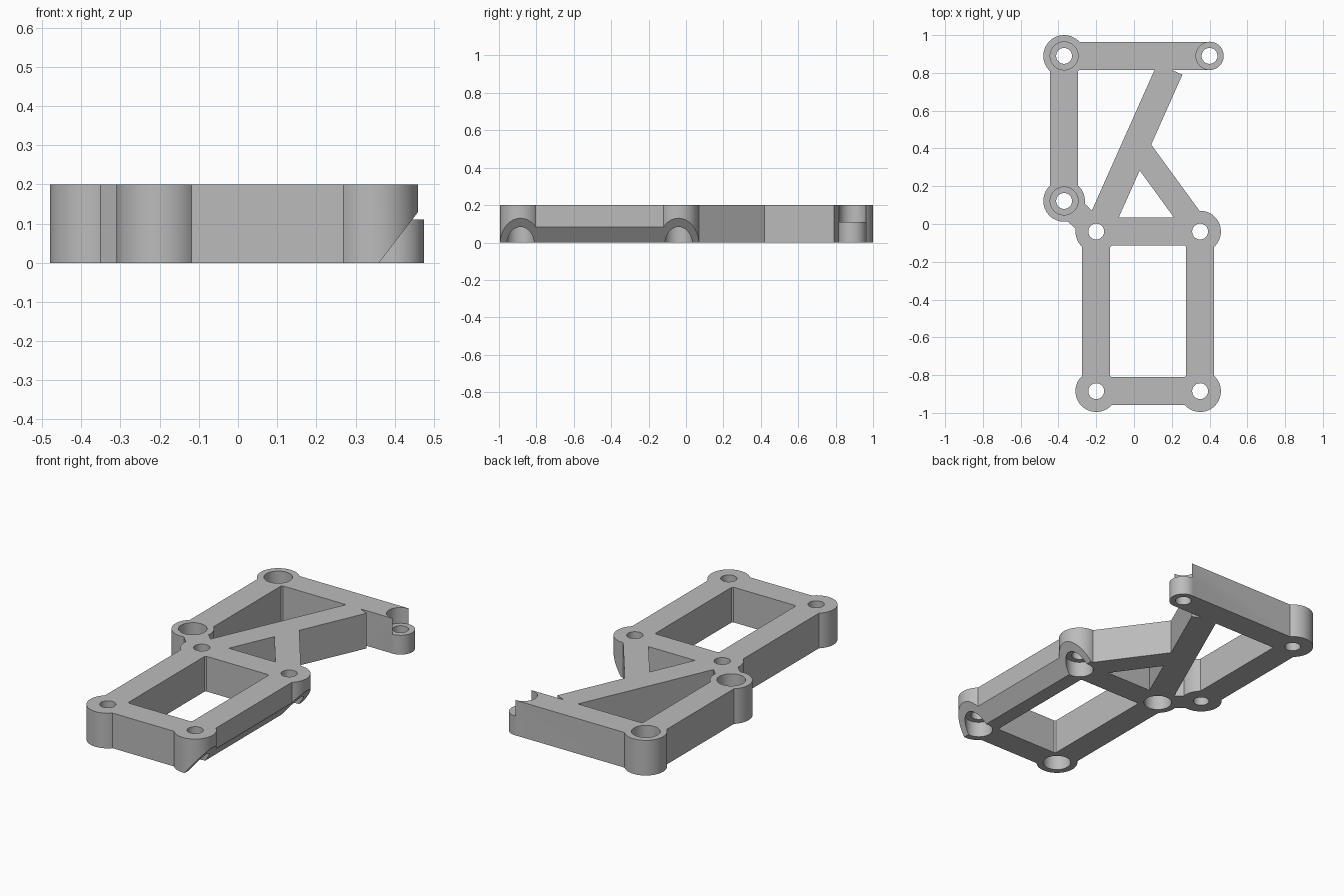
import bpy
import bmesh
import math
from mathutils import Vector

if "Cube" in bpy.data.objects:
    bpy.data.objects.remove(bpy.data.objects["Cube"])

HEIGHT = 0.2
SEAT = 0.09       # depth of the screw head seats
BAR = 0.148       # width of the bars
BOSS, HEAD, HOLE = 0.11, 0.074, 0.042

grey = bpy.data.materials.new("plain grey")
grey.use_nodes = True
grey.diffuse_color = (0.5, 0.5, 0.5, 1)
grey.node_tree.nodes["Principled BSDF"].inputs["Base Color"].default_value = grey.diffuse_color


def finish(bm, name):
    bmesh.ops.recalc_face_normals(bm, faces=bm.faces)
    mesh = bpy.data.meshes.new(name)
    bm.to_mesh(mesh)
    bm.free()
    mesh.materials.append(grey)
    obj = bpy.data.objects.new(name, mesh)
    bpy.context.collection.objects.link(obj)
    return obj


def prism(name, points, offset):
    """Closed polygon swept along an offset."""
    bm = bmesh.new()
    face = bm.faces.new([bm.verts.new(p) for p in points])
    swept = bmesh.ops.extrude_face_region(bm, geom=[face], use_keep_orig=True)
    verts = [g for g in swept["geom"] if isinstance(g, bmesh.types.BMVert)]
    bmesh.ops.translate(bm, verts=verts, vec=offset)
    return finish(bm, name)


def bar(name, start, end, width=BAR):
    a, b = Vector((*start, 0)), Vector((*end, 0))
    side = (b - a).normalized().cross(Vector((0, 0, 1))) * width / 2
    return prism(name, [a - side, b - side, b + side, a + side], (0, 0, HEIGHT))


def cylinder(name, centre, radius, low, high):
    pts = [(centre[0] + radius * math.cos(math.tau * i / 64),
            centre[1] + radius * math.sin(math.tau * i / 64), low) for i in range(64)]
    return prism(name, pts, (0, 0, high - low))


def combine(target, tool, operation):
    tool.hide_render = True
    mod = target.modifiers.new("combine", 'BOOLEAN')
    mod.operation, mod.solver, mod.object = operation, 'EXACT', tool
    bpy.context.view_layer.objects.active = target
    bpy.ops.object.modifier_apply(modifier=mod.name)
    bpy.data.objects.remove(tool)


# Screw positions
front_right, front_left = (-0.2, -0.885), (0.35, -0.885)
mid_right, mid_left = (-0.2, -0.04), (0.35, -0.04)
back_right, side_right = (-0.37, 0.89), (-0.37, 0.122)
tip = (0.4, 0.89)

# Bars of the frame
frame = bar("bracket_frame", front_right, front_left)
for start, end, width in [
    (front_right, mid_right, BAR),
    (front_left, mid_left, BAR),
    (mid_right, mid_left, BAR),
    (back_right, side_right, BAR),
    (back_right, tip, BAR),
    (side_right, mid_right, 0.13),
    ((0.19, 0.82), (-0.18, -0.01), 0.145),
    ((0.0, 0.435), (0.31, 0.01), 0.13),
]:
    combine(frame, bar("bar", start, end, width), 'UNION')

# Round screw bosses
for centre in (front_right, front_left, mid_right, mid_left, back_right, side_right):
    combine(frame, cylinder("boss", centre, BOSS, 0, HEIGHT), 'UNION')
combine(frame, cylinder("tip_boss", tip, BAR / 2 + 0.001, 0, HEIGHT - SEAT), 'UNION')

# Slanted relief under the left edge
relief = [(0.36, -1.2, 0), (0.52, -1.2, 0.208), (0.7, -1.2, 0.208),
          (0.7, -1.2, -0.2), (0.206, -1.2, -0.2)]
combine(frame, prism("relief_cutter", relief, (0, 1.5, 0)), 'DIFFERENCE')

# Screw holes, with head seats below at the front and above at the back
for centre in (front_right, front_left, mid_right, mid_left):
    combine(frame, cylinder("seat_cutter", centre, HEAD, -0.1, SEAT), 'DIFFERENCE')
for centre in (back_right, side_right):
    combine(frame, cylinder("seat_cutter", centre, HEAD, HEIGHT - SEAT, 0.3), 'DIFFERENCE')
combine(frame, cylinder("seat_cutter", tip, BAR / 2 - 0.002, HEIGHT - SEAT, 0.3), 'DIFFERENCE')
for centre in (front_right, front_left, mid_right, mid_left, back_right, side_right, tip):
    combine(frame, cylinder("hole_cutter", centre, HOLE, -0.1, 0.3), 'DIFFERENCE')

frame.select_set(True)
bpy.context.view_layer.objects.active = frame
bpy.ops.object.shade_smooth_by_angle(angle=math.radians(30))
